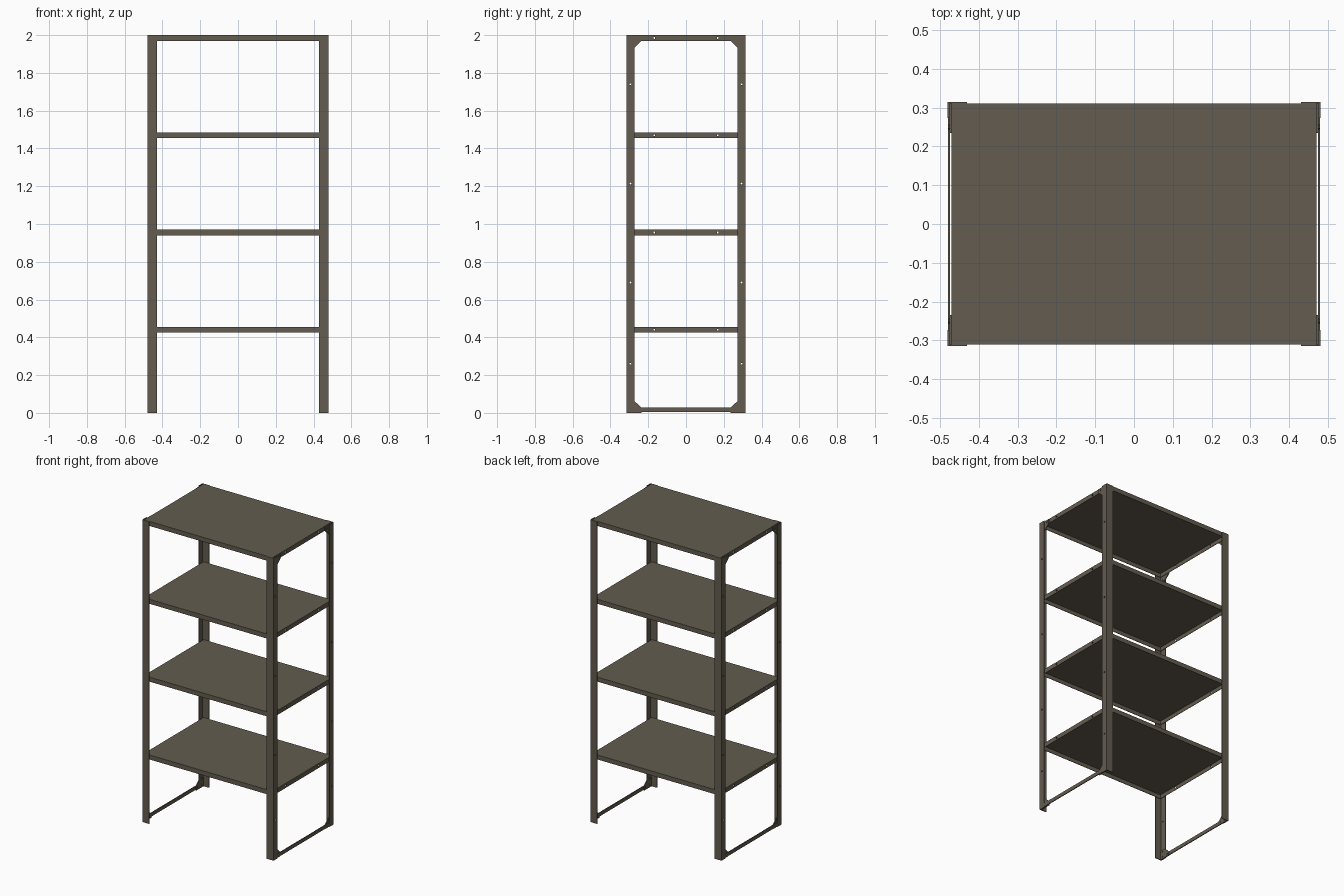
import bpy
import bmesh
import math
from mathutils import Matrix, Vector

cube = bpy.data.objects.get("Cube")
if cube:
    bpy.data.objects.remove(cube)

HX, HY, H = 0.48, 0.315, 2.0      # half width, half depth, height
T = 0.004                         # sheet thickness
SHELF_X = 0.47
SHELF_TOPS = (0.455, 0.97, 1.485, 2.0)
LIP = 0.03

steel = bpy.data.materials.new("grey_brown_steel")
steel.use_nodes = True
colour = (0.125, 0.107, 0.08, 1)
steel.diffuse_color = colour
steel.node_tree.nodes["Principled BSDF"].inputs["Base Color"].default_value = colour


def finish(name, bm):
    bmesh.ops.recalc_face_normals(bm, faces=bm.faces)
    mesh = bpy.data.meshes.new(name)
    bm.to_mesh(mesh)
    bm.free()
    mesh.materials.append(steel)
    obj = bpy.data.objects.new(name, mesh)
    bpy.context.collection.objects.link(obj)
    return obj


def prism(name, points, offset):
    """Extrude a flat outline along an offset."""
    bm = bmesh.new()
    face = bm.faces.new([bm.verts.new(p) for p in points])
    new = bmesh.ops.extrude_face_region(bm, geom=[face])["geom"]
    verts = [g for g in new if isinstance(g, bmesh.types.BMVert)]
    bmesh.ops.translate(bm, verts=verts, vec=offset)
    return finish(name, bm)


def add_rod(bm, x, y, z, radius, length, sides):
    """Cylinder along x."""
    matrix = Matrix.Translation((x, y, z)) @ Matrix.Rotation(math.pi / 2, 4, "Y")
    bmesh.ops.create_cone(bm, cap_ends=True, segments=sides, radius1=radius,
                          radius2=radius, depth=length, matrix=matrix)


def drill(obj, cutter):
    mod = obj.modifiers.new("holes", "BOOLEAN")
    mod.operation = "DIFFERENCE"
    mod.solver = "EXACT"
    mod.object = cutter


# Hole cutter running across the full width
bm = bmesh.new()
for sy in (-1, 1):
    for z in (0.26, 0.69, 1.215, 1.74):
        add_rod(bm, 0, sy * 0.294, z, 0.005, 1.2, 12)
    for z in SHELF_TOPS:
        add_rod(bm, 0, sy * 0.168, z - LIP / 2, 0.005, 1.2, 12)
cutter = finish("hole_cutter", bm)
cutter.hide_render = True
cutter.hide_viewport = True
cutter.display_type = "WIRE"

# Shelves: folded pans, open underneath
for i, top in enumerate(SHELF_TOPS, 1):
    bm = bmesh.new()
    bmesh.ops.create_cube(bm, size=1)
    sy = HY - T
    bmesh.ops.scale(bm, vec=(2 * SHELF_X, 2 * sy, LIP), verts=bm.verts)
    bmesh.ops.translate(bm, vec=(0, 0, top - LIP / 2), verts=bm.verts)
    bm.normal_update()
    under = min(bm.faces, key=lambda f: f.calc_center_median().z)
    bmesh.ops.inset_individual(bm, faces=[under], thickness=T)
    new = bmesh.ops.extrude_discrete_faces(bm, faces=[under])["faces"]
    bmesh.ops.translate(bm, vec=(0, 0, LIP - T), verts=new[0].verts)
    drill(finish(f"shelf_{i}", bm), cutter)

for sx, side in ((1, "left"), (-1, "right")):
    for sy, end in ((-1, "front"), (1, "back")):
        # Angle-section post
        outline = [(HX, HY), (0.43, HY), (0.43, HY - T), (HX - T, HY - T),
                   (HX - T, 0.273), (HX, 0.273)]
        post = prism(f"post_{end}_{side}",
                     [(sx * x, sy * y, 0) for x, y in outline], (0, 0, H))
        drill(post, cutter)

        # Corner gussets with bolts, at the foot and at the top
        for level in ("foot", "top"):
            def height(z):
                return z if level == "foot" else H - T - z
            plate = [(HY - T, 0), (0.235, 0), (0.235, 0.026),
                     (0.272, 0.062), (HY - T, 0.062)]
            prism(f"gusset_{level}_{end}_{side}",
                  [(sx * SHELF_X, sy * y, height(z)) for y, z in plate],
                  (sx * (HX - T - SHELF_X), 0, 0))
            bm = bmesh.new()
            for y, z in ((0.25, 0.015), (0.294, 0.015), (0.294, 0.05)):
                add_rod(bm, sx * 0.4735, sy * y, height(z), 0.006, 0.0115, 6)
            finish(f"bolts_{level}_{end}_{side}", bm)

    # Foot rail joining front and back posts
    rail = [(y, z) for y, z in ((-0.273, 0.004), (0.273, 0.004),
                                (0.273, 0.028), (-0.273, 0.028))]
    prism(f"foot_rail_{side}", [(sx * 0.474, y, z) for y, z in rail],
          (sx * 0.0055, 0, 0))
